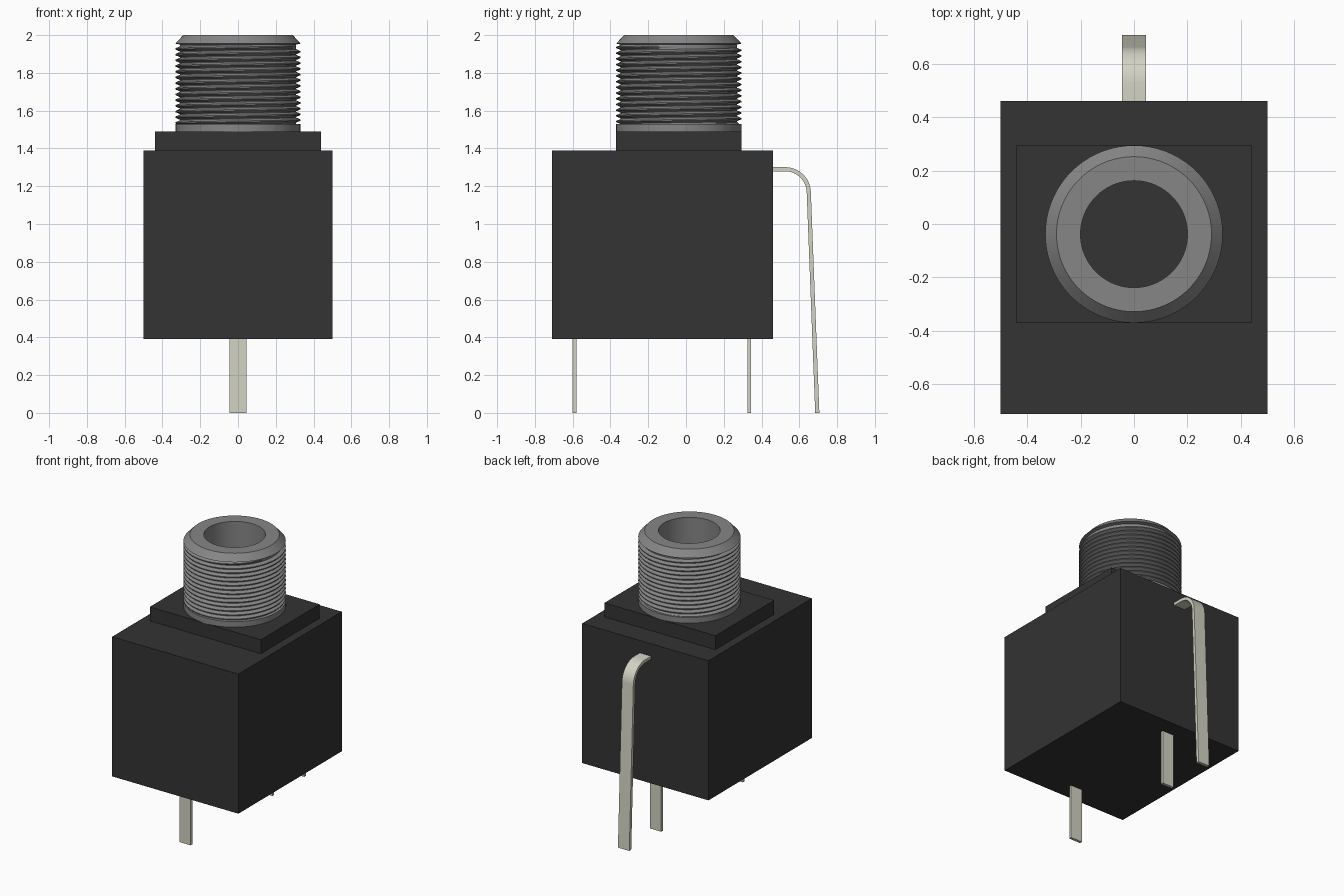
import bpy
import bmesh
import math

cube = bpy.data.objects.get("Cube")
if cube:
    bpy.data.objects.remove(cube, do_unlink=True)


def material(name, rgb, metallic=0.0):
    m = bpy.data.materials.new(name)
    m.use_nodes = True
    m.diffuse_color = (*rgb, 1)
    bsdf = m.node_tree.nodes["Principled BSDF"]
    bsdf.inputs["Base Color"].default_value = (*rgb, 1)
    bsdf.inputs["Roughness"].default_value = 0.5
    return m


BLACK = material("black_plastic", (0.033, 0.033, 0.033))
GREY = material("grey_barrel", (0.24, 0.24, 0.24))
METAL = material("tinned_metal", (0.644, 0.644, 0.552))


def finish(name, bm, mat, smooth=None):
    bmesh.ops.recalc_face_normals(bm, faces=bm.faces[:])
    me = bpy.data.meshes.new(name)
    bm.to_mesh(me)
    bm.free()
    me.materials.append(mat)
    ob = bpy.data.objects.new(name, me)
    bpy.context.scene.collection.objects.link(ob)
    if smooth:
        bpy.ops.object.select_all(action='DESELECT')
        ob.select_set(True)
        bpy.context.view_layer.objects.active = ob
        bpy.ops.object.shade_smooth_by_angle(angle=math.radians(smooth))
    return ob


def box(name, x, y, z, mat):
    """Box from (min, max) ranges on each axis."""
    bm = bmesh.new()
    bmesh.ops.create_cube(bm, size=1)
    for v in bm.verts:
        for i, (lo, hi) in enumerate((x, y, z)):
            v.co[i] = lo + (v.co[i] + 0.5) * (hi - lo)
    return finish(name, bm, mat)


# Housing and raised plinth
box("housing", (-0.5, 0.5), (-0.71, 0.46), (0.39, 1.39), BLACK)
box("plinth", (-0.44, 0.44), (-0.37, 0.295), (1.39, 1.49), BLACK)

# Straight pins under the housing
HALF_W = 0.045
for name, y in (("front_pin", -0.59), ("middle_pin", 0.335)):
    box(name, (-HALF_W, HALF_W), (y - 0.01, y + 0.01), (0, 0.40), METAL)

# Bent rear pin: flat strip swept along a side profile
path = [(0.45, 1.29)]
for i in range(13):
    a = math.radians(90 - 88 * i / 12)
    path.append((0.525 + 0.125 * math.cos(a), 1.165 + 0.125 * math.sin(a)))
path.append((0.695, 0.0))
bm = bmesh.new()
rings = []
for i, (y, z) in enumerate(path):
    y0, z0 = path[max(i - 1, 0)]
    y1, z1 = path[min(i + 1, len(path) - 1)]
    length = math.hypot(y1 - y0, z1 - z0)
    ny, nz = -(z1 - z0) / length * 0.011, (y1 - y0) / length * 0.011
    if i == len(path) - 1:
        nz = 0
    rings.append([bm.verts.new((sx * HALF_W, y + s * ny, z + s * nz))
                  for sx, s in ((-1, -1), (1, -1), (1, 1), (-1, 1))])
for a, b in zip(rings, rings[1:]):
    for k in range(4):
        bm.faces.new((a[k], a[(k + 1) % 4], b[(k + 1) % 4], b[k]))
bm.faces.new(rings[0])
bm.faces.new(rings[-1])
finish("rear_pin", bm, METAL, smooth=30)

# Hollow barrel: turned profile with collar, thread core and chamfered lip
CY, SEG = -0.038, 72
R, ROOT, BORE = 0.332, 0.308, 0.20
profile = [(BORE, 1.49), (R, 1.49), (R, 1.53), (ROOT, 1.53), (ROOT, 1.95),
           (R, 1.955), (0.29, 2.0), (BORE, 2.0)]
bm = bmesh.new()
rings = []
for i in range(SEG):
    a = 2 * math.pi * i / SEG
    rings.append([bm.verts.new((r * math.cos(a), CY + r * math.sin(a), z))
                  for r, z in profile])
for i in range(SEG):
    a, b = rings[i], rings[(i + 1) % SEG]
    for k in range(len(profile)):
        j = (k + 1) % len(profile)
        bm.faces.new((a[k], b[k], b[j], a[j]))
finish("barrel", bm, GREY, smooth=30)

# Helical V thread wound round the core, fading out at both ends
TURNS, Z0, Z1 = 14, 1.52, 1.942
pitch = (Z1 - Z0) / TURNS
bm = bmesh.new()
total = TURNS * SEG
rows = []
for i in range(total + 1):
    a = 2 * math.pi * i / SEG
    z = Z0 + pitch * i / SEG
    fade = min(1, i / (SEG / 2), (total - i) / (SEG / 4))
    crest = ROOT + (R - ROOT) * fade
    rows.append([bm.verts.new((r * math.cos(a), CY + r * math.sin(a), z + dz))
                 for r, dz in ((ROOT - 0.003, -0.49 * pitch),
                               (crest, -0.1 * pitch), (crest, 0.1 * pitch),
                               (ROOT - 0.003, 0.49 * pitch))])
for a, b in zip(rows, rows[1:]):
    for k in range(4):
        j = (k + 1) % 4
        bm.faces.new((a[k], b[k], b[j], a[j]))
bm.faces.new(rows[0])
bm.faces.new(rows[-1])
finish("barrel_thread", bm, GREY, smooth=30)
